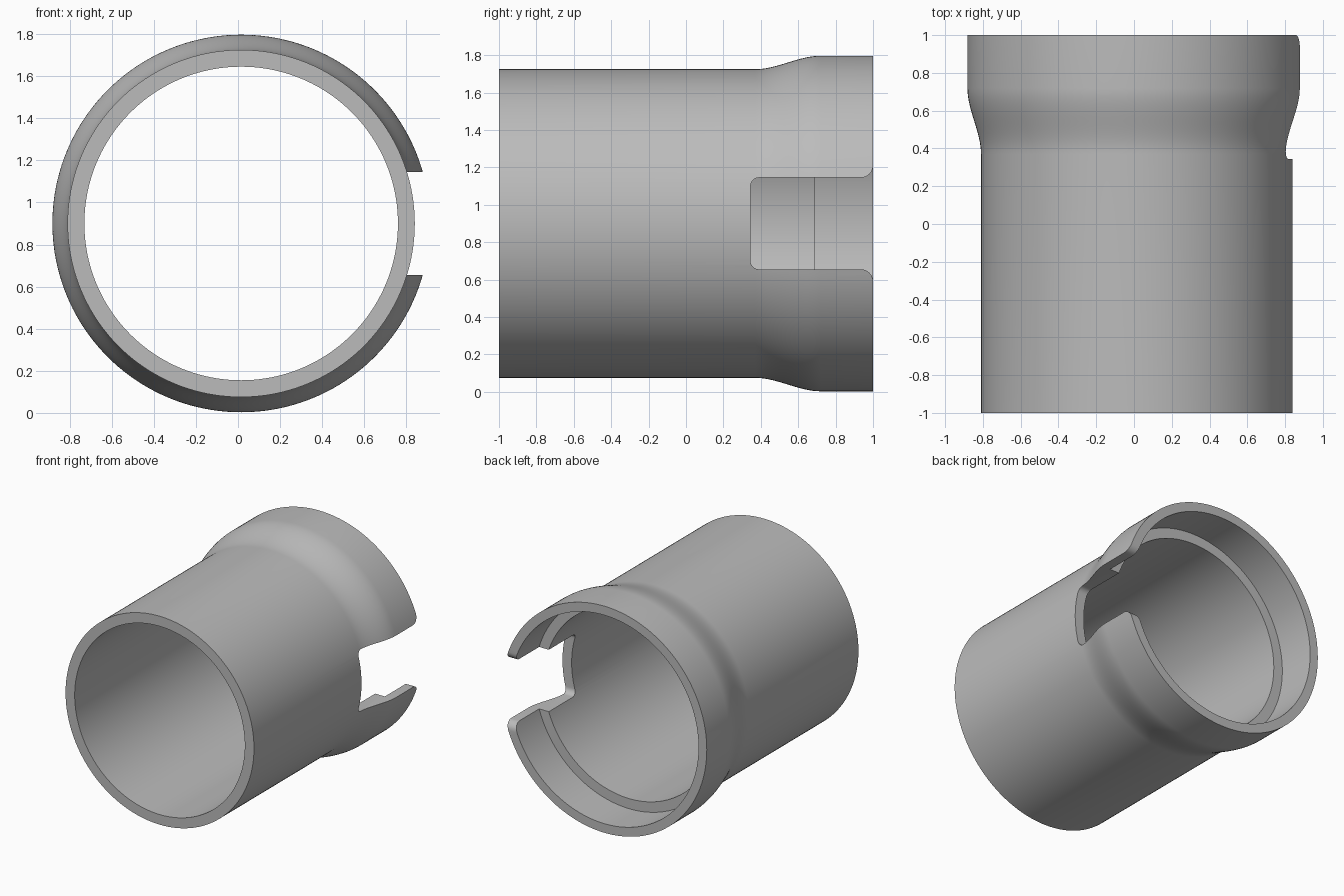
import bpy, bmesh, math
from mathutils import Vector

if "Cube" in bpy.data.objects:
    bpy.data.objects.remove(bpy.data.objects["Cube"], do_unlink=True)

AXIS = Vector((0.015, 0, 0.9))            # the tube runs along y through here
R_BORE, R_TUBE, R_SOCKET, R_FLARE = 0.745, 0.825, 0.825, 0.897
SLOT_Y, SLOT_HALF = 0.345, 0.245

# single grey plastic
grey = bpy.data.materials.new("plain grey")
grey.use_nodes = True
colour = (0.5, 0.5, 0.5, 1)
grey.diffuse_color = colour
grey.node_tree.nodes["Principled BSDF"].inputs["Base Color"].default_value = colour


def make_object(name, bm):
    bmesh.ops.recalc_face_normals(bm, faces=bm.faces)
    mesh = bpy.data.meshes.new(name)
    bm.to_mesh(mesh)
    bm.free()
    mesh.materials.append(grey)
    obj = bpy.data.objects.new(name, mesh)
    bpy.context.collection.objects.link(obj)
    return obj


def arc(cy, cz, r, start, end, steps=8):
    angles = [math.radians(start + (end - start) * i / steps) for i in range(steps + 1)]
    return [(cy + r * math.cos(a), cz + r * math.sin(a)) for a in angles]


# pipe wall section (y, radius): outer S-curve flare, then stepped socket and bore
section = [(-1, R_TUBE)]
for i in range(17):
    t = i / 16
    section.append((0.37 + 0.35 * t, R_TUBE + (R_FLARE - R_TUBE) * t * t * (3 - 2 * t)))
section += [(1, R_FLARE), (1, R_SOCKET), (0.69, R_SOCKET), (0.69, R_BORE), (-1, R_BORE)]

bm = bmesh.new()
ring = [bm.verts.new(AXIS + Vector((-r, y, 0))) for y, r in section]
edges = [bm.edges.new((ring[i], ring[(i + 1) % len(ring)])) for i in range(len(ring))]
bmesh.ops.spin(bm, geom=ring + edges, cent=AXIS, axis=(0, 1, 0),
               angle=math.tau, steps=160, use_merge=True)
bmesh.ops.remove_doubles(bm, verts=bm.verts, dist=1e-5)
pipe = make_object("socket_pipe", bm)

# slot outline (y, z offset): rounded inner corners, mouth flaring at the rim
half = arc(SLOT_Y + 0.045, SLOT_HALF - 0.045, 0.045, 180, 90)
half += arc(0.935, SLOT_HALF + 0.065, 0.065, -90, 0)
half += [(1.1, SLOT_HALF + 0.065)]
outline = half + [(y, -z) for y, z in reversed(half)]

bm = bmesh.new()
face = bm.faces.new([bm.verts.new((0.4, y, AXIS.z + z)) for y, z in outline])
side = bmesh.ops.extrude_face_region(bm, geom=[face])
bmesh.ops.translate(bm, vec=(0.8, 0, 0),
                    verts=[v for v in side["geom"] if isinstance(v, bmesh.types.BMVert)])
cutter = make_object("slot_cutter", bm)
cutter.hide_render = True

# cut the slot through the left wall of the socket
cut = pipe.modifiers.new("slot", 'BOOLEAN')
cut.operation, cut.solver, cut.object = 'DIFFERENCE', 'EXACT', cutter
bpy.ops.object.select_all(action='DESELECT')
pipe.select_set(True)
bpy.context.view_layer.objects.active = pipe
bpy.ops.object.modifier_apply(modifier=cut.name)
bpy.data.objects.remove(cutter, do_unlink=True)

# smooth walls with crisp rims
bpy.ops.object.shade_smooth_by_angle(angle=math.radians(30))
